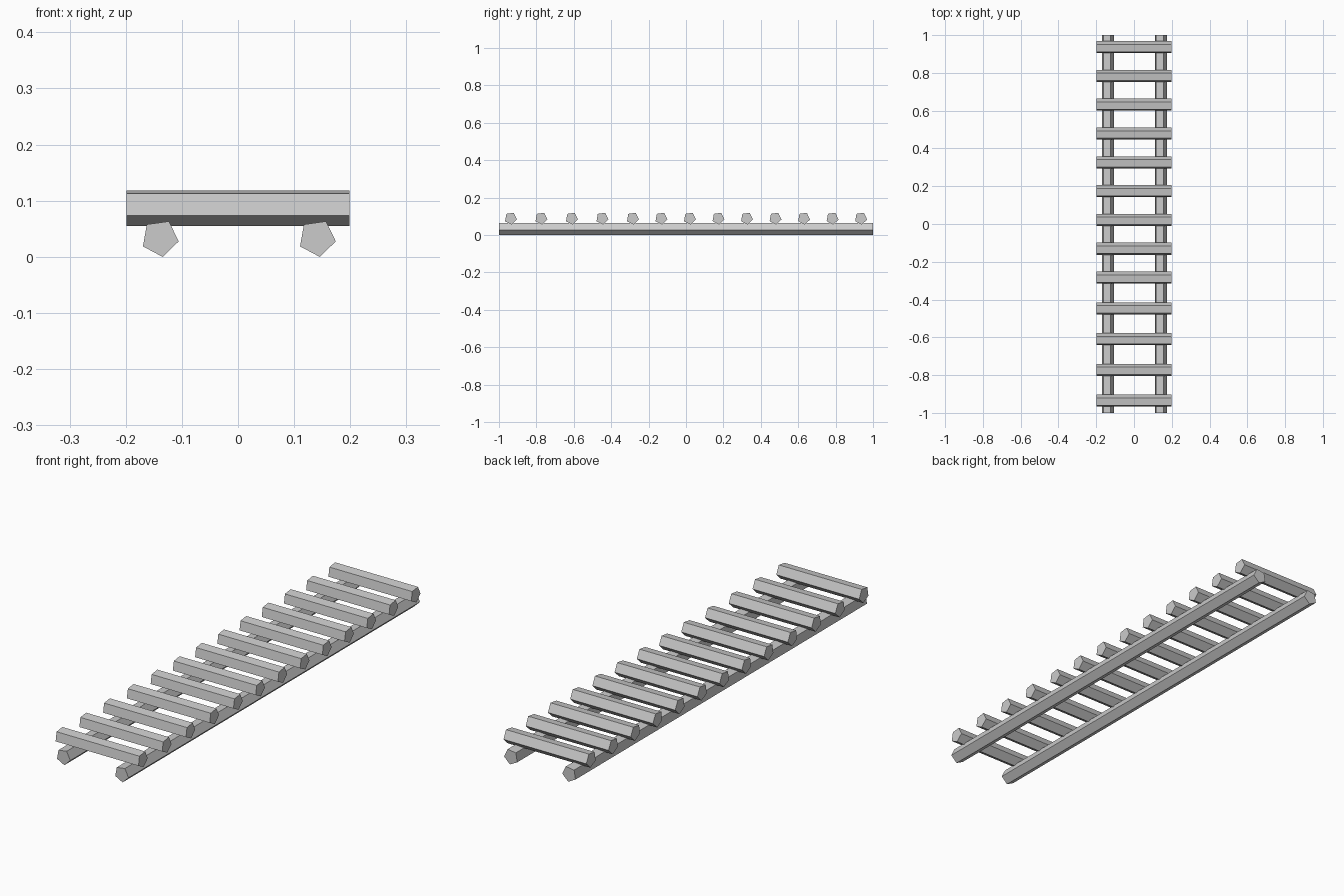
import bpy, bmesh, math
from mathutils import Vector

cube = bpy.data.objects.get("Cube")
if cube:
    bpy.data.objects.remove(cube, do_unlink=True)

RADIUS = 0.0338
PHASE = math.radians(-10)

grey = bpy.data.materials.new("plain_grey")
grey.use_nodes = True
colour = (0.6, 0.6, 0.6, 1)
grey.diffuse_color = colour
grey.node_tree.nodes["Principled BSDF"].inputs["Base Color"].default_value = colour


def bar(name, centre, across, along, half_length):
    """Five-sided bar: 'across' is the sideways axis of its profile."""
    across, along, up = Vector(across), Vector(along), Vector((0, 0, 1))
    bm = bmesh.new()
    ring = []
    for i in range(5):
        a = PHASE + i * math.tau / 5
        offset = across * math.cos(a) + up * math.sin(a)
        ring.append(bm.verts.new(offset * RADIUS - along * half_length))
    base = bm.faces.new(ring)
    tip = bmesh.ops.extrude_face_region(bm, geom=[base], use_keep_orig=True)["geom"]
    verts = [v for v in tip if isinstance(v, bmesh.types.BMVert)]
    bmesh.ops.translate(bm, verts=verts, vec=along * half_length * 2)
    bmesh.ops.recalc_face_normals(bm, faces=bm.faces)
    mesh = bpy.data.meshes.new(name)
    bm.to_mesh(mesh)
    bm.free()
    mesh.materials.append(grey)
    obj = bpy.data.objects.new(name, mesh)
    obj.location = centre
    bpy.context.collection.objects.link(obj)


# Two long rails lying on the ground
for name, x in (("right_rail", -0.139), ("left_rail", 0.141)):
    bar(name, (x, 0, 0.0334), (1, 0, 0), (0, 1, 0), 1)

# Thirteen rungs, the first few spaced slightly wider
y = -0.937
for i in range(13):
    bar(f"rung_{i + 1}", (0, y, 0.0885), (0, 1, 0), (1, 0, 0), 0.199)
    y += 0.163 if i < 4 else 0.1525
